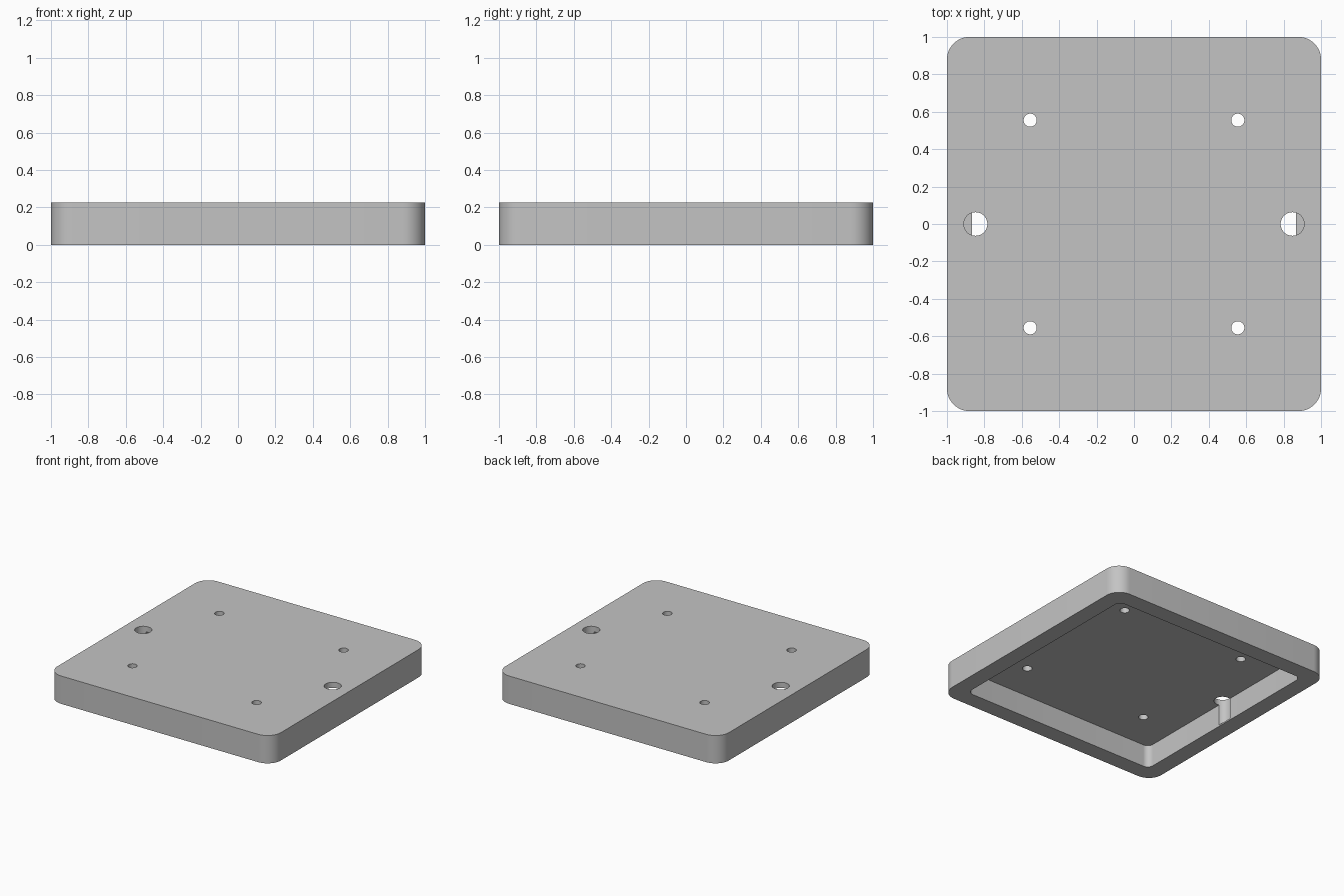
import bpy, bmesh
from math import sin, cos, pi

default = bpy.data.objects.get("Cube")
if default:
    bpy.data.objects.remove(default, do_unlink=True)

HEIGHT = 0.225
CEILING = 0.18       # underside of the top plate
LEDGE = 0.012        # floor left under the large holes

grey = bpy.data.materials.new("plain grey")
grey.use_nodes = True
colour = (0.55, 0.55, 0.55, 1)
grey.diffuse_color = colour
grey.node_tree.nodes["Principled BSDF"].inputs["Base Color"].default_value = colour


def prism(name, outline, z0, z1):
    """Extrude a closed outline from z0 to z1."""
    bm = bmesh.new()
    face = bm.faces.new([bm.verts.new((x, y, z0)) for x, y in outline])
    top = bmesh.ops.extrude_face_region(bm, geom=[face])["geom"]
    bmesh.ops.translate(bm, vec=(0, 0, z1 - z0),
                        verts=[v for v in top if isinstance(v, bmesh.types.BMVert)])
    bmesh.ops.recalc_face_normals(bm, faces=bm.faces)
    mesh = bpy.data.meshes.new(name)
    bm.to_mesh(mesh)
    bm.free()
    mesh.materials.append(grey)
    obj = bpy.data.objects.new(name, mesh)
    bpy.context.collection.objects.link(obj)
    return obj


def circle(x, y, r, n=48):
    return [(x + r * cos(2 * pi * i / n), y + r * sin(2 * pi * i / n)) for i in range(n)]


def rounded_square(half, r, steps=12):
    pts = []
    for q, (sx, sy) in enumerate([(1, 1), (-1, 1), (-1, -1), (1, -1)]):
        for i in range(steps + 1):
            a = (q + i / steps) * pi / 2
            pts.append((sx * (half - r) + r * cos(a), sy * (half - r) + r * sin(a)))
    return pts


# Solid plate, with cutters for the hollow underside and the holes
plate = prism("cover_plate", rounded_square(1, 0.12), 0, HEIGHT)
cutters = [prism("underside_hollow", rounded_square(0.865, 0.05), -0.1, CEILING)]
for sx in (-1, 1):
    cutters.append(prism("large_hole", circle(sx * 0.847, 0, 0.063), LEDGE, HEIGHT + 0.1))
    for sy in (-1, 1):
        cutters.append(prism("screw_hole", circle(sx * 0.555, sy * 0.555, 0.035),
                             0.1, HEIGHT + 0.1))

for cutter in cutters:
    cutter.hide_render = True
    mod = plate.modifiers.new(cutter.name, "BOOLEAN")
    mod.operation = "DIFFERENCE"
    mod.solver = "EXACT"
    mod.object = cutter

# Bake the cuts and drop the cutters
depsgraph = bpy.context.evaluated_depsgraph_get()
baked = bpy.data.meshes.new_from_object(plate.evaluated_get(depsgraph))
plate.modifiers.clear()
plate.data = baked
for cutter in cutters:
    bpy.data.objects.remove(cutter, do_unlink=True)

# Smooth rounded walls, crisp edges
bpy.ops.object.select_all(action="DESELECT")
plate.select_set(True)
bpy.context.view_layer.objects.active = plate
bpy.ops.object.shade_smooth_by_angle()
